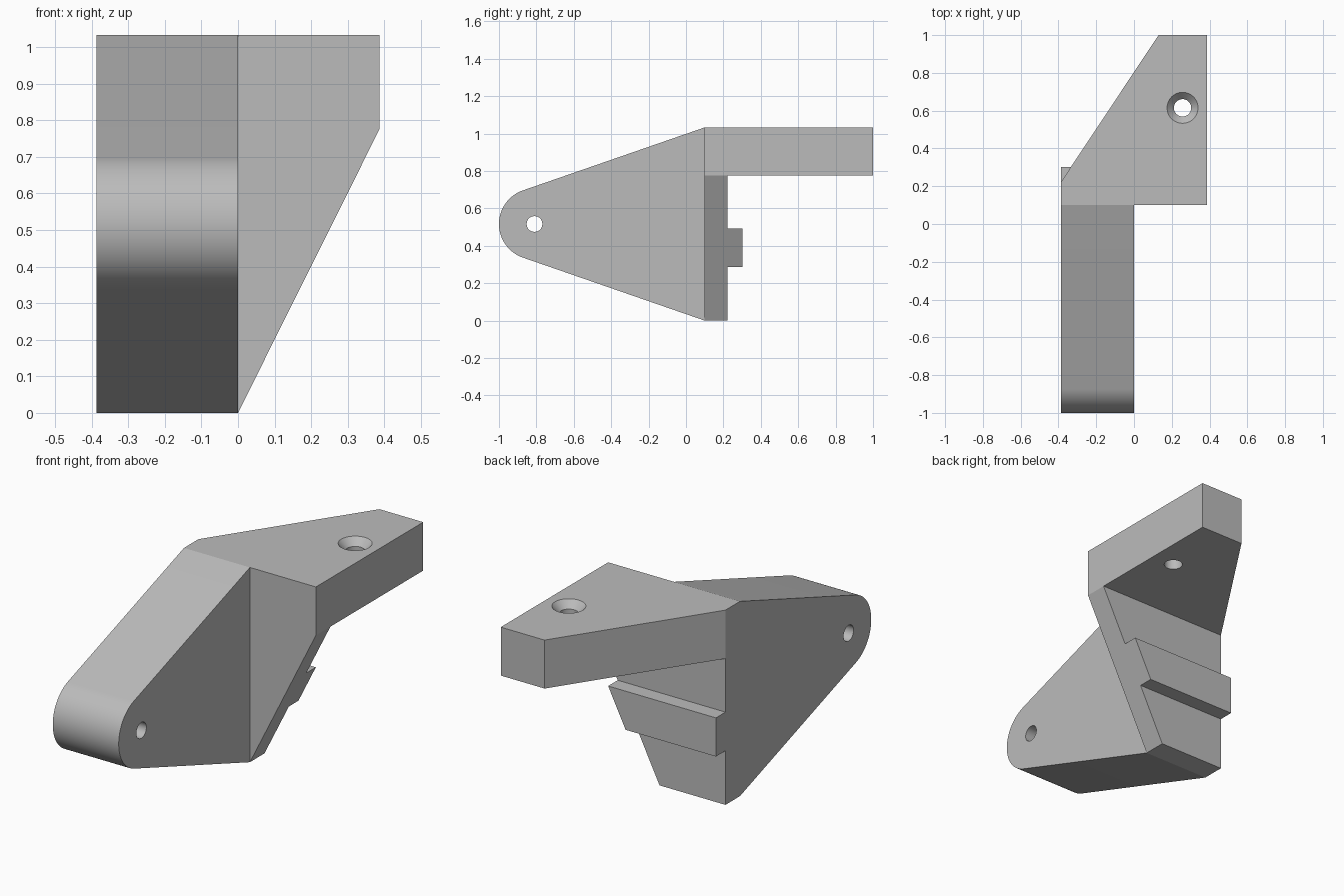
import bpy, bmesh, math
from mathutils import Matrix, Vector

if "Cube" in bpy.data.objects:
    bpy.data.objects.remove(bpy.data.objects["Cube"], do_unlink=True)

HALF_W, TOP, WING_Z = 0.387, 1.033, 0.776
PLATE_FRONT, PLATE_BACK = 0.1, 0.222
PIVOT = Vector((-0.81, TOP / 2))
NOSE_R = 0.19

grey = bpy.data.materials.new("plain_grey")
grey.use_nodes = True
colour = (0.5, 0.5, 0.5, 1)
grey.diffuse_color = colour
grey.node_tree.nodes["Principled BSDF"].inputs["Base Color"].default_value = colour


def make_object(name, bm):
    bmesh.ops.recalc_face_normals(bm, faces=bm.faces)
    mesh = bpy.data.meshes.new(name)
    bm.to_mesh(mesh)
    bm.free()
    mesh.materials.append(grey)
    obj = bpy.data.objects.new(name, mesh)
    bpy.context.collection.objects.link(obj)
    return obj


def prism(name, profile, axis, start, end):
    """Extrude a 2D profile along the given axis."""
    def place(u, v):
        co = [u, v]
        co.insert(axis, start)
        return co
    bm = bmesh.new()
    face = bm.faces.new([bm.verts.new(place(u, v)) for u, v in profile])
    result = bmesh.ops.extrude_face_region(bm, geom=[face])
    offset = Vector((0, 0, 0))
    offset[axis] = end - start
    verts = [g for g in result["geom"] if isinstance(g, bmesh.types.BMVert)]
    bmesh.ops.translate(bm, verts=verts, vec=offset)
    return make_object(name, bm)


def round_cutter(name, r1, r2, depth, centre, rotation=Matrix()):
    bm = bmesh.new()
    bmesh.ops.create_cone(bm, cap_ends=True, segments=48, radius1=r1, radius2=r2,
                          depth=depth, matrix=Matrix.Translation(centre) @ rotation)
    return make_object(name, bm)


def combine(target, tool, operation):
    mod = target.modifiers.new(operation.title(), "BOOLEAN")
    mod.operation, mod.solver, mod.object = operation, "EXACT", tool
    bpy.context.view_layer.objects.active = target
    bpy.ops.object.modifier_apply(modifier=mod.name)
    bpy.data.objects.remove(tool, do_unlink=True)


# Tapered arm: two straight sides tangent to a round nose
corner = Vector((PLATE_FRONT, TOP))
reach = corner - PIVOT
tangent = math.atan2(reach.y, reach.x) + math.acos(NOSE_R / reach.length)
sweep = 2 * (math.pi - tangent)
nose = [(PIVOT.x + NOSE_R * math.cos(tangent + sweep * i / 40),
         PIVOT.y + NOSE_R * math.sin(tangent + sweep * i / 40)) for i in range(41)]
inner = PLATE_FRONT + 0.05
bracket = prism("bracket", [(inner, 0), (inner, TOP), (PLATE_FRONT, TOP)] + nose
                + [(PLATE_FRONT, 0)], 0, -HALF_W, 0)


# Back plate and rail share one slanted edge
def slant(z):
    return HALF_W * z / WING_Z


def slanted_slab(name, low, high, front, back):
    return prism(name, [(-HALF_W, low), (slant(low), low), (slant(high), high),
                        (-HALF_W, high)], 1, front, back)


back_plate = slanted_slab("back_plate", 0, WING_Z, PLATE_FRONT, PLATE_BACK)
rail = slanted_slab("rail", 0.287, 0.492, PLATE_BACK - 0.05, 0.302)

# Flat wing reaching backwards
wing = prism("wing", [(-HALF_W, PLATE_FRONT), (HALF_W, PLATE_FRONT), (HALF_W, 1),
                      (0.13, 1), (-HALF_W, PLATE_BACK)], 2, WING_Z, TOP)
for part in (back_plate, wing, rail):
    combine(bracket, part, "UNION")

# Pivot hole, and a countersunk screw hole in the wing
screw = (0.257, 0.615)
sink = 0.038
cutters = [
    round_cutter("pivot_cutter", 0.042, 0.042, 1, (-HALF_W / 2, *PIVOT),
                 Matrix.Rotation(math.pi / 2, 4, "Y")),
    round_cutter("screw_cutter", 0.046, 0.046, 0.6, (*screw, 0.9)),
    round_cutter("sink_cutter", 0.046, 0.118, 2 * sink, (*screw, TOP)),
]
for cutter in cutters:
    combine(bracket, cutter, "DIFFERENCE")

# Merge flush faces and shade the curved ones smoothly
bm = bmesh.new()
bm.from_mesh(bracket.data)
bmesh.ops.remove_doubles(bm, verts=bm.verts, dist=0.0001)
bmesh.ops.dissolve_limit(bm, angle_limit=math.radians(0.5), verts=bm.verts, edges=bm.edges)
bm.to_mesh(bracket.data)
bm.free()
bpy.ops.object.select_all(action="DESELECT")
bracket.select_set(True)
bpy.context.view_layer.objects.active = bracket
bpy.ops.object.shade_smooth_by_angle(angle=math.radians(15))
